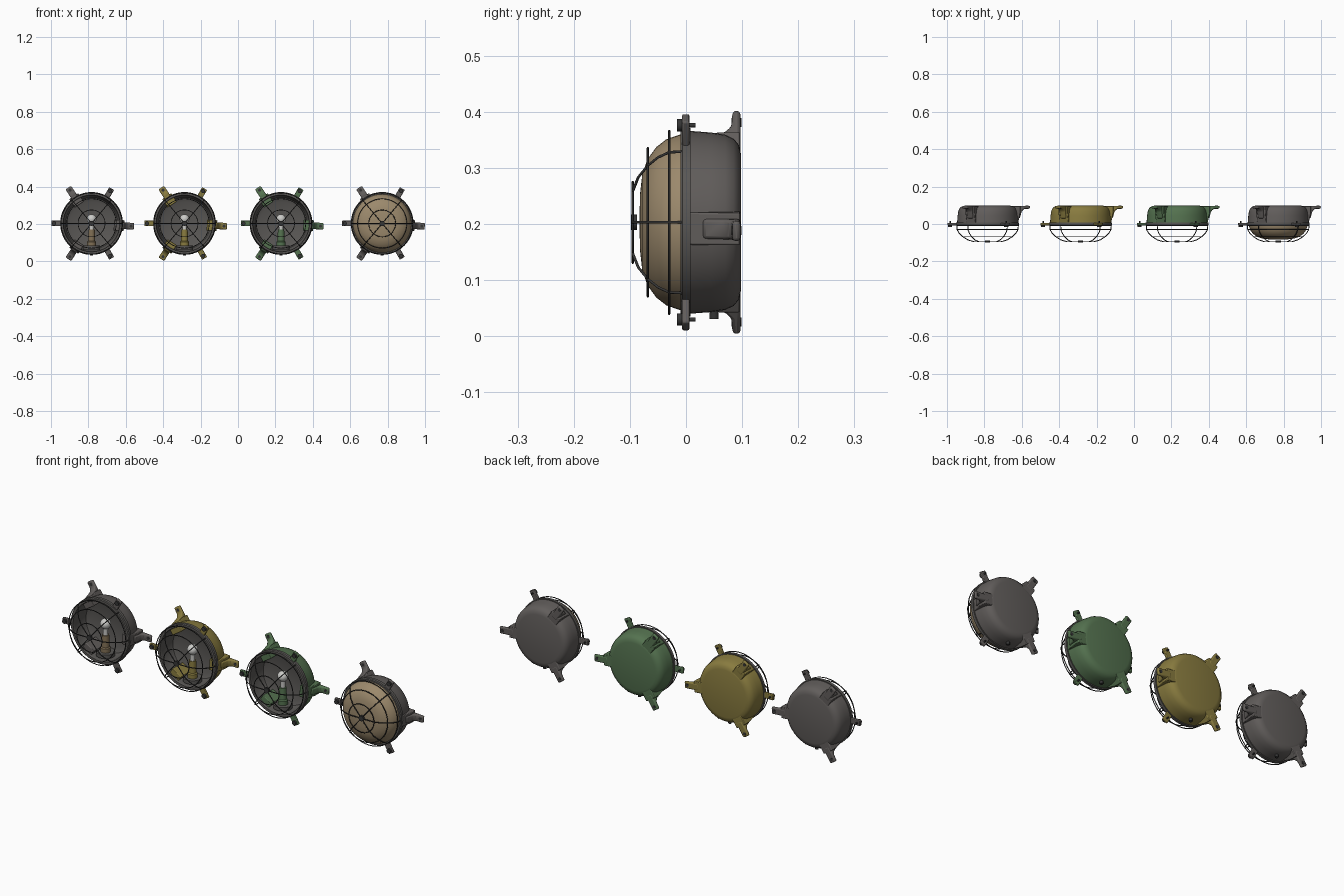
import bpy, bmesh, math
from mathutils import Matrix, Vector

cube = bpy.data.objects.get("Cube")
if cube:
    bpy.data.objects.remove(cube)

CZ = 0.203  # height of every lamp centre


def material(name, rgb):
    m = bpy.data.materials.new(name)
    m.use_nodes = True
    m.diffuse_color = (*rgb, 1)
    m.node_tree.nodes["Principled BSDF"].inputs["Base Color"].default_value = (*rgb, 1)
    return m


GRAY = material("gray_paint", (0.12, 0.11, 0.105))
YELLOW = material("yellow_paint", (0.25, 0.20, 0.05))
GREEN = material("green_paint", (0.09, 0.17, 0.08))
LINER = material("dark_liner", (0.10, 0.095, 0.09))
WIRE = material("wire_metal", (0.035, 0.035, 0.035))
GLASS = material("tan_glass", (0.33, 0.25, 0.15))
SOCKET = material("tan_socket", (0.22, 0.16, 0.09))
BULB = material("bulb_white", (0.6, 0.6, 0.58))


def finish(name, bm, mat, matrix, smooth=True):
    bmesh.ops.remove_doubles(bm, verts=bm.verts, dist=0.00005)
    bmesh.ops.recalc_face_normals(bm, faces=bm.faces)
    mesh = bpy.data.meshes.new(name)
    bm.to_mesh(mesh)
    bm.free()
    mesh.materials.append(mat)
    ob = bpy.data.objects.new(name, mesh)
    bpy.context.collection.objects.link(ob)
    ob.matrix_world = matrix
    if smooth:
        bpy.ops.object.select_all(action="DESELECT")
        ob.select_set(True)
        bpy.context.view_layer.objects.active = ob
        bpy.ops.object.shade_smooth_by_angle(angle=math.radians(35))
    return ob


def lathe(name, profile, mat, matrix, steps=48):
    """Turn (radius, depth) points around the local y axis."""
    bm = bmesh.new()
    verts = [bm.verts.new((r, y, 0)) for r, y in profile]
    edges = [bm.edges.new(pair) for pair in zip(verts, verts[1:])]
    bmesh.ops.spin(bm, geom=verts + edges, axis=(0, 1, 0), cent=(0, 0, 0),
                   angle=math.tau, steps=steps)
    return finish(name, bm, mat, matrix)


def prism(name, outline, width, mat, matrix, bevel=0.003):
    """Extrude a (radius, depth) outline across the local z axis."""
    bm = bmesh.new()
    face = bm.faces.new([bm.verts.new((r, y, -width / 2)) for r, y in outline])
    grown = bmesh.ops.extrude_face_region(bm, geom=[face])["geom"]
    moved = [v for v in grown if isinstance(v, bmesh.types.BMVert)]
    bmesh.ops.translate(bm, verts=moved, vec=(0, 0, width))
    ob = finish(name, bm, mat, matrix)
    mod = ob.modifiers.new("rounded_edges", "BEVEL")
    mod.width, mod.segments = bevel, 2
    return ob


def wire(name, points, radius, matrix, cyclic=False):
    curve = bpy.data.curves.new(name, "CURVE")
    curve.dimensions = "3D"
    curve.bevel_depth, curve.bevel_resolution = radius, 1
    spline = curve.splines.new("POLY")
    spline.points.add(len(points) - 1)
    for p, co in zip(spline.points, points):
        p.co = (*co, 1)
    spline.use_cyclic_u = cyclic
    curve.materials.append(WIRE)
    ob = bpy.data.objects.new(name, curve)
    bpy.context.collection.objects.link(ob)
    ob.matrix_world = matrix


def spin(angle):
    return Matrix.Rotation(math.radians(-angle), 4, "Y")


def guard(tag, place):
    # Wire cage: rings, bent ribs and a central hub
    cage = [(0.165, 0.0), (0.163, -0.03), (0.151, -0.05), (0.132, -0.068),
            (0.105, -0.085), (0.072, -0.095), (0.0, -0.095)]
    for i in (1, 3, 5):
        r, y = cage[i]
        ring = [(r * math.cos(a), y, r * math.sin(a))
                for a in (math.tau * k / 48 for k in range(48))]
        wire(f"{tag}_guard_ring_{i}", ring, 0.0022, place, True)
    for angle in (0, 50, 130, 180, 230, 310):
        wire(f"{tag}_guard_rib_{angle}", [(r, y, 0) for r, y in cage],
             0.0025, place @ spin(angle))
    lathe(f"{tag}_guard_hub", [(0, -0.098), (0.014, -0.098), (0.014, -0.087), (0, -0.087)],
          WIRE, place, 16)


def brackets(tag, place, paint):
    # Rear mounting feet with wide bases on the housing
    for angle in (-4, 123, 237):
        at = place @ spin(angle)
        prism(f"{tag}_bracket_base_{angle}", [(0.12, 0.002), (0.161, 0.002), (0.174, 0.06),
              (0.174, 0.096), (0.12, 0.096)], 0.058, paint, at)
        prism(f"{tag}_bracket_foot_{angle}", [(0.15, 0.03), (0.172, 0.03), (0.182, 0.068),
              (0.196, 0.081), (0.228, 0.083), (0.228, 0.097), (0.15, 0.097)],
              0.036, paint, at, 0.006)
        lathe(f"{tag}_foot_hole_{angle}", [(0, 0.0815), (0.008, 0.0815), (0.008, 0.0985),
              (0, 0.0985)], WIRE, at @ Matrix.Translation((0.212, 0, 0)), 16)
    # Front clamp lugs with screws
    for angle in (60, 180, 300):
        at = place @ spin(angle)
        prism(f"{tag}_clamp_lug_{angle}", [(0.15, -0.007), (0.215, -0.007), (0.215, 0.006),
              (0.15, 0.006)], 0.03, paint, at)
        screw = at @ Matrix.Translation((0.2, 0, 0))
        lathe(f"{tag}_clamp_screw_{angle}", [(0, -0.016), (0.011, -0.016), (0.011, -0.006),
              (0.004, -0.006), (0.004, 0.017), (0, 0.017)], WIRE, screw, 12)


def bulb_set(tag, place, paint):
    # Upright socket and bulb inside the bowl
    up = place @ Matrix.Translation((0, 0.038, -CZ)) @ Matrix.Rotation(math.pi / 2, 4, "X")
    lathe(f"{tag}_socket_base", [(0, 0.065), (0.045, 0.065), (0.045, 0.084), (0, 0.084)],
          LINER, up, 24)
    lathe(f"{tag}_socket", [(0, 0.08), (0.024, 0.08), (0.024, 0.105), (0.019, 0.11),
          (0.017, 0.17), (0, 0.17)], paint, up, 24)
    ball = [(0.026 * math.sin(a), 0.226 - 0.026 * math.cos(a))
            for a in (math.radians(30 + 15 * k) for k in range(11))]
    lathe(f"{tag}_bulb", [(0, 0.165), (0.012, 0.165), (0.012, 0.19)] + ball, BULB, up, 24)


def lamp(tag, x, paint, socket_paint, glazed=False):
    place = Matrix.Translation((x, 0, CZ))
    lathe(f"{tag}_housing", [(0.158, 0.0), (0.163, 0.006), (0.16, 0.045), (0.156, 0.07),
          (0.149, 0.085), (0.138, 0.094), (0.122, 0.098), (0, 0.098)], paint, place)
    lathe(f"{tag}_liner", [(0.158, 0.0), (0.15, 0.0), (0.147, 0.05), (0.138, 0.075),
          (0.115, 0.088), (0, 0.088)], LINER, place)
    lathe(f"{tag}_front_rim", [(0.15, 0.008), (0.168, 0.008), (0.168, -0.006), (0.164, -0.01),
          (0.152, -0.01), (0.15, -0.006), (0.15, 0.008)], LINER, place)
    brackets(tag, place, paint)
    guard(tag, place)
    bulb_set(tag, place, socket_paint)
    # Small drain plug underneath
    lathe(f"{tag}_drain_plug", [(0, 0.15), (0.008, 0.15), (0.008, 0.172), (0, 0.172)], WIRE,
          place @ Matrix.Translation((0, 0.05, 0)) @ Matrix.Rotation(-math.pi / 2, 4, "X"), 12)
    if glazed:
        lathe(f"{tag}_glass_dome", [(0.157, 0.0), (0.156, -0.012), (0.148, -0.035),
              (0.134, -0.053), (0.112, -0.069), (0.085, -0.078), (0.05, -0.082),
              (0, -0.083)], GLASS, place)


lamp("gray_lamp", -0.783, GRAY, SOCKET)
lamp("yellow_lamp", -0.286, YELLOW, YELLOW)
lamp("green_lamp", 0.23, GREEN, GREEN)
lamp("glazed_lamp", 0.771, GRAY, SOCKET, True)
